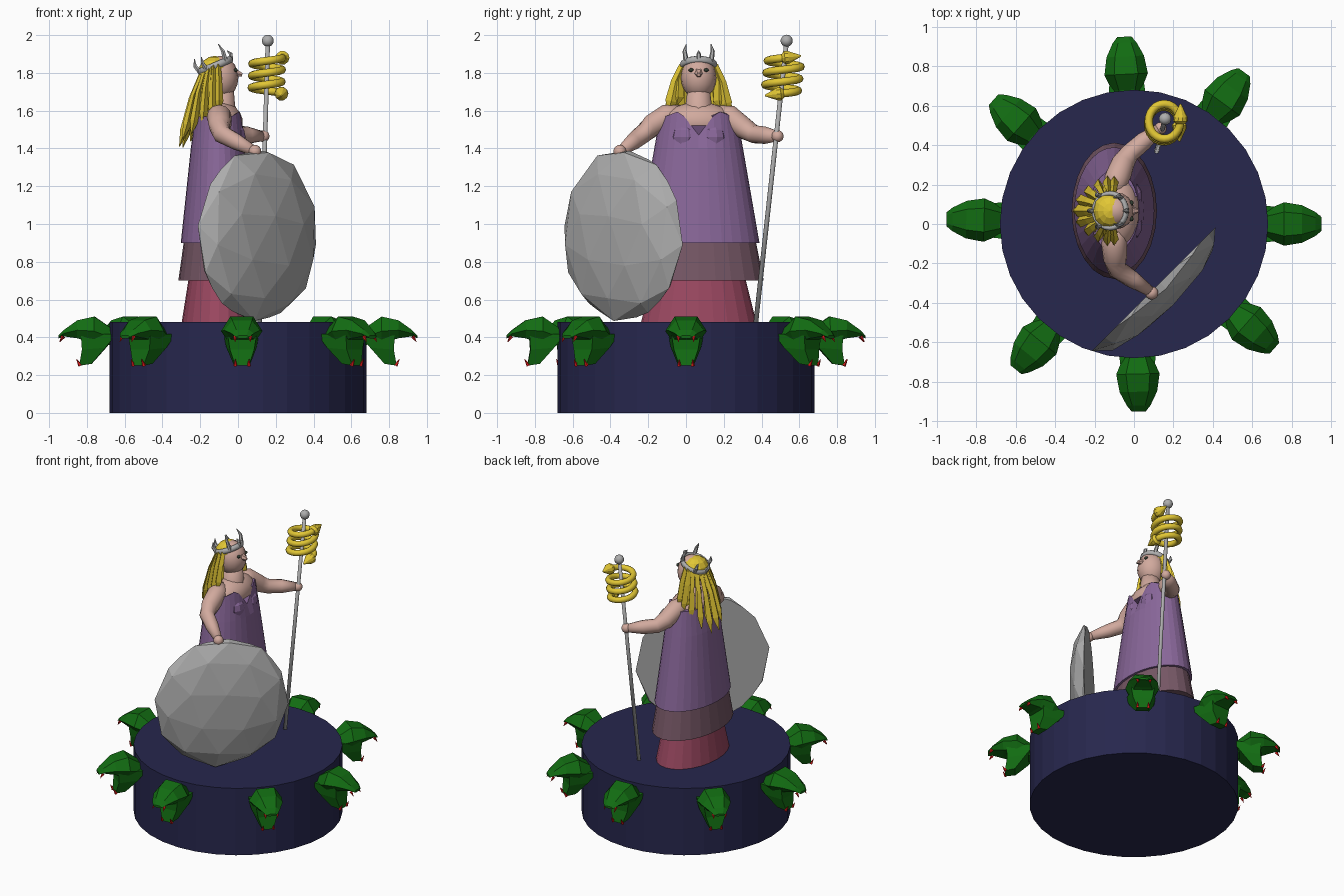
import bpy, bmesh, math, random
from mathutils import Vector, Matrix

if "Cube" in bpy.data.objects:
    bpy.data.objects.remove(bpy.data.objects["Cube"])
random.seed(4)

COLOURS = {
    "navy": (.02, .02, .075), "green": (.006, .15, .006), "red": (.75, .01, .01),
    "silver": (.42, .42, .42), "gold": (.76, .57, .035), "skin": (.64, .40, .34),
    "purple": (.25, .135, .32), "mauve": (.18, .095, .13), "crimson": (.33, .065, .12),
    "eye_dark": (.03, .045, .03)}
MATS = {}
for key, c in COLOURS.items():
    MATS[key] = bpy.data.materials.new(key)
    MATS[key].diffuse_color = (*c, 1)


def finish(name, bm, mat, smooth=False):
    bmesh.ops.recalc_face_normals(bm, faces=bm.faces[:])
    me = bpy.data.meshes.new(name)
    bm.to_mesh(me)
    bm.free()
    for p in me.polygons:
        p.use_smooth = smooth
    me.materials.append(MATS[mat])
    ob = bpy.data.objects.new(name, me)
    bpy.context.collection.objects.link(ob)
    return ob


def loft(name, rings, mat, smooth=False, matrix=None, cap=True):
    bm = bmesh.new()
    vs = [[bm.verts.new(p) for p in r] for r in rings]
    n = len(rings[0])
    for a, b in zip(vs, vs[1:]):
        for i in range(n):
            j = (i + 1) % n
            bm.faces.new((a[i], a[j], b[j], b[i]))
    if cap:
        bm.faces.new(vs[0])
        bm.faces.new(vs[-1])
    if matrix:
        bm.transform(matrix)
    return finish(name, bm, mat, smooth)


def tube(name, pts, radii, mat, sides=10, smooth=True, flat=1.0):
    """Round rod through points, with its own radius at each point."""
    pts = [Vector(p) for p in pts]
    d0 = (pts[1] - pts[0]).normalized()
    up = Vector((1, 0, 0)) if abs(d0.z) > .8 else Vector((0, 0, 1))
    rings = []
    for i, p in enumerate(pts):
        d = pts[min(i + 1, len(pts) - 1)] - pts[max(i - 1, 0)]
        s = d.cross(up).normalized()
        t = s.cross(d).normalized()
        rings.append([p + radii[i] * (s * math.cos(a) + t * flat * math.sin(a))
                      for a in (2 * math.pi * k / sides for k in range(sides))])
    return loft(name, rings, mat, smooth)


def ball(name, c, r, mat, smooth=True, u=14, v=9):
    bm = bmesh.new()
    bmesh.ops.create_uvsphere(bm, u_segments=u, v_segments=v, radius=1)
    r = r if isinstance(r, tuple) else (r, r, r)
    bm.transform(Matrix.Translation(c) @ Matrix.Diagonal((*r, 1)))
    return finish(name, bm, mat, smooth)


def ellipse(cx, cy, rx, ry, z, n=24):
    return [(cx + rx * math.cos(2 * math.pi * k / n), cy + ry * math.sin(2 * math.pi * k / n), z)
            for k in range(n)]


# Round plinth
loft("plinth", [ellipse(0, 0, .68, .68, z, 32) for z in (0, .48)], "navy")

# Eight open-mouthed serpent heads around the plinth
def section(r, w, zb, zt):
    zm = zb + (zt - zb) * .45
    return [(r, w, zm), (r, .55 * w, zt), (r, -.55 * w, zt), (r, -w, zm), (r, -.6 * w, zb), (r, .6 * w, zb)]

UPPER = [(.60, .06, .36, .44), (.68, .075, .36, .455), (.76, .11, .37, .51),
         (.85, .095, .395, .49), (.92, .06, .405, .44), (.95, .035, .395, .41)]
for i, ang in enumerate((0, 54, 93, 138.5, 178.5, 231, 271.5, 318.5)):
    m = Matrix.Rotation(math.radians(ang), 4, 'Z')
    loft(f"serpent_upper_head_{i}", [section(*s) for s in UPPER], "green", matrix=m)
    jaw = [[(a, w, z), (a, -w, z), (b, -.8 * w, z - .01), (b, .8 * w, z - .01)]
           for a, b, w, z in ((.64, .83, .095, .42), (.70, .825, .08, .345), (.775, .84, .045, .26))]
    loft(f"serpent_lower_jaw_{i}", jaw, "green", matrix=m)
    for s in (-1, 1):
        for part, r, y, z, dz in (("upper", .925, .04, .405, -.03), ("lower", .835, .036, .25, .035)):
            tube(f"serpent_{part}_fang_{i}_{s}", [m @ Vector((r, s * y, z)), m @ Vector((r + .02, s * y, z + dz))],
                 [.011, .001], "red", 5, False)

# Three-tier gown
CX, CY = -.1, .067
loft("under_skirt", [ellipse(CX, CY, .198, .305, .48), ellipse(CX, CY, .16, .245, .72)], "crimson")
loft("middle_skirt", [ellipse(CX, CY, .216, .345, .70), ellipse(CX, CY, .185, .30, .92)], "mauve")
top = []
for x, y, z in ellipse(CX, CY, .125, .205, 1.57, 32):
    d = abs(y - CY)
    if x > CX + .03:                      # sweetheart neckline in front
        z = 1.47 + 1.3 * d if d < .1 else 1.60 - .4 * (d - .1)
    top.append((x, y, z))
loft("gown", [ellipse(CX, CY, .203, .322, .90, 32), ellipse(CX, CY, .15, .235, 1.40, 32), top], "purple")
for s in (-1, 1):
    ball(f"bodice_cup_{s}", (-.015, CY + s * .075, 1.46), (.058, .072, .075), "purple", False, 10, 6)

# Chest, neck and head
ball("chest", (-.09, CY, 1.54), (.118, .195, .105), "skin")
tube("neck", [(-.09, CY, 1.56), (-.085, CY, 1.63), (-.08, CY, 1.74)], [.11, .07, .055], "skin", 12)
ball("head", (-.095, CY, 1.775), (.097, .094, .115), "skin", True, 16, 10)
tube("nose", [(-.02, CY, 1.80), (.022, CY, 1.79)], [.028, .010], "skin", 6, False)
for s in (-1, 1):
    ball(f"eye_{s}", (-.012, CY + s * .04, 1.815), (.010, .014, .010), "eye_dark", True, 8, 6)

# Arms and hands
tube("staff_arm", [(-.10, .15, 1.58), (-.085, .23, 1.565), (-.055, .31, 1.505), (-.02, .36, 1.475),
                   (.05, .42, 1.47), (.125, .48, 1.465)],
     [.05, .065, .058, .048, .046, .028], "skin", 12)
tube("shield_arm", [(-.10, -.01, 1.58), (-.10, -.10, 1.57), (-.095, -.18, 1.52), (-.085, -.23, 1.475),
                    (-.01, -.28, 1.435), (.08, -.34, 1.39)],
     [.05, .065, .06, .05, .044, .027], "skin", 12)
ball("staff_hand", (.135, .485, 1.465), .032, "skin")
ball("shield_hand", (.09, -.35, 1.385), .034, "skin")

# Hair: cap plus pointed locks fanning down the back
ball("hair_cap", (-.122, CY, 1.80), (.088, .098, .09), "gold", False, 12, 8)
for layer, (n, spread, drop) in enumerate(((11, 1.0, 1.0), (8, .72, .93))):
    for k in range(n):
        a = math.radians(78 + 204 * k / (n - 1))
        back = max(0, -math.cos(a))
        start = Vector((-.12 + .07 * math.cos(a), CY + .085 * math.sin(a), 1.84 - .04 * back))
        end = Vector((-.12 + (.10 + .09 * back) * spread * math.cos(a),
                      CY + .165 * spread * math.sin(a),
                      1.84 - (.25 + .18 * back) * drop + random.uniform(-.02, .03)))
        mid = start.lerp(end, .35) + Vector((.012 * math.cos(a), .012 * math.sin(a), 0))
        tube(f"hair_lock_{layer}_{k}", [start, mid, start.lerp(end, .78), end],
             [.02, .024, .033, .003], "gold", 4, False, .7)

# Crown: tilted ring with points
tilt = Matrix.Translation((-.12, CY, 1.838)) @ Matrix.Rotation(-.40, 4, 'Y')
rings = []
for k in range(24):
    a = 2 * math.pi * k / 24
    rings.append([tilt @ Vector(((.088 + .013 * math.cos(b)) * math.cos(a),
                                 (.088 + .013 * math.cos(b)) * math.sin(a), .019 * math.sin(b)))
                  for b in (2 * math.pi * j / 8 for j in range(8))])
loft("crown_ring", rings + rings[:1], "silver", True, cap=False)
for k, (deg, h) in enumerate(((0, .05), (48, .10), (-48, .10), (125, .07), (-125, .07), (180, .075))):
    a = math.radians(deg)
    c, s = math.cos(a), math.sin(a)
    tube(f"crown_point_{k}", [tilt @ Vector((r * c, r * s, z)) for r, z in
                              ((.088, .0), (.10, h * .55), (.088, h))], [.015, .011, .002], "silver", 6, False)

# Shield: half of a faceted ball, flat at the back
bm = bmesh.new()
bmesh.ops.create_icosphere(bm, subdivisions=2, radius=1)
bm.transform(Matrix.Rotation(.3, 4, 'Z') @ Matrix.Rotation(.35, 4, 'X'))
cut = bmesh.ops.bisect_plane(bm, geom=bm.verts[:] + bm.edges[:] + bm.faces[:], plane_co=(0, 0, 0),
                             plane_no=(0, -1, 0), clear_inner=True)
bmesh.ops.contextual_create(bm, geom=[e for e in cut["geom_cut"] if isinstance(e, bmesh.types.BMEdge)])
bm.transform(Matrix.Translation((.10, -.33, .94)) @ Matrix.Rotation(math.radians(45), 4, 'Z')
             @ Matrix.Diagonal((.445, .13, .467, 1)))
finish("shield", bm, "silver")

# Staff with ball finial
foot, tip = Vector((.115, .37, .48)), Vector((.158, .533, 1.97))
tube("staff", [foot, tip], [.0125, .0125], "silver", 10)
ball("staff_finial", tip, .032, "silver")

# Two-headed coil around the staff
coil = []
for k in range(73):
    a = 2 * math.pi * 3 * k / 72
    z = 1.69 + .19 * k / 72
    c = foot.lerp(tip, (z - .48) / 1.49)
    coil.append(Vector((c.x + .08 * math.cos(a), c.y + .09 * math.sin(a), z)))
tube("coil", coil, [.021] * len(coil), "gold", 8)
for name, p, s in (("lower", coil[0], -1), ("upper", coil[-1], 1)):
    tube(f"coil_{name}_head", [p + Vector((0, s * d, s * d * .12)) for d in (-.015, 0, .02, .085)],
         [.022, .037, .035, .004], "gold", 10, False)

for m in bpy.data.materials:
    if m.users and not m.is_grease_pencil:
        m.use_nodes = True
        m.node_tree.nodes["Principled BSDF"].inputs["Base Color"].default_value = m.diffuse_color
